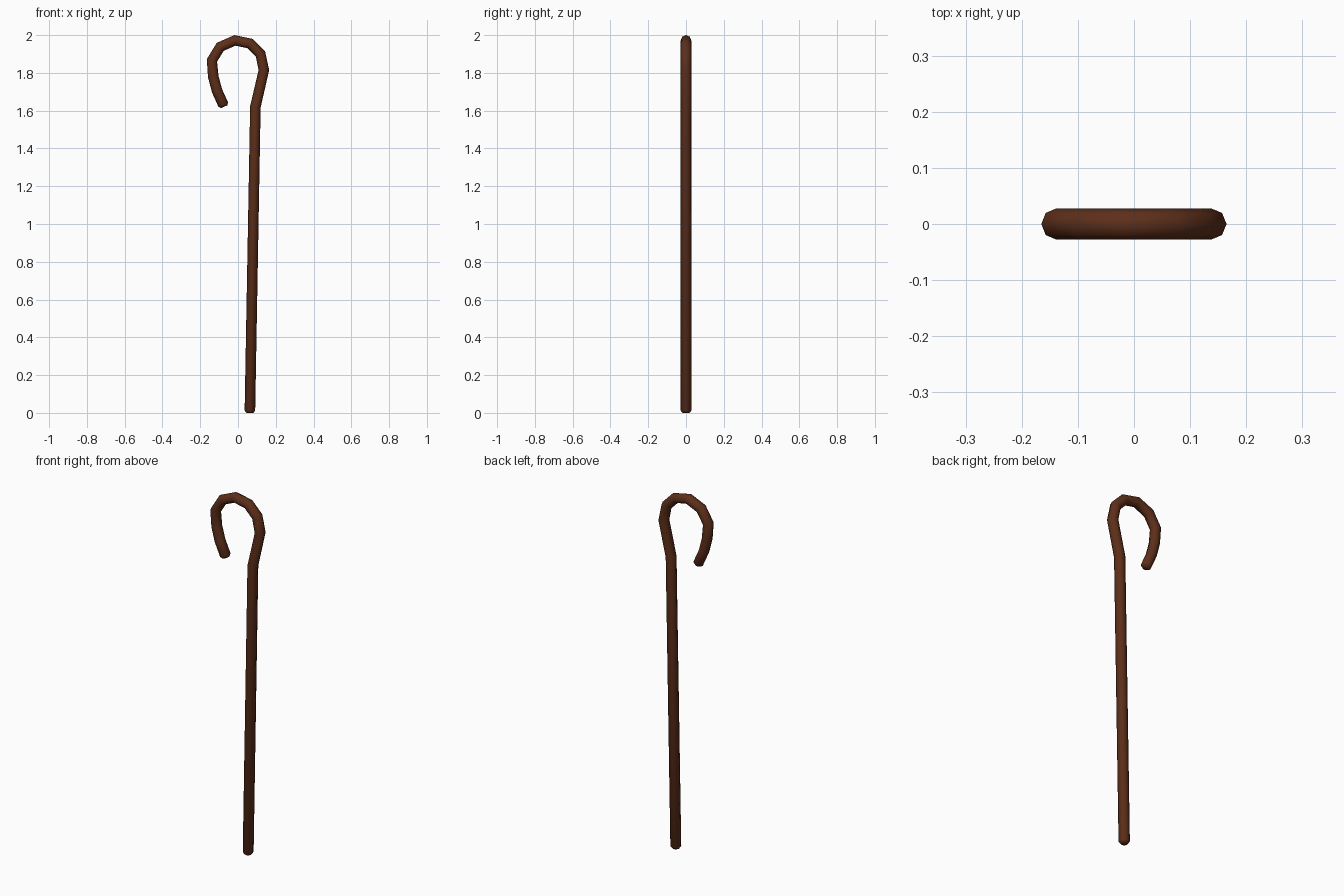
import bpy, bmesh, math
from mathutils import Vector

if "Cube" in bpy.data.objects:
    bpy.data.objects.remove(bpy.data.objects["Cube"])

R, SIDES = 0.028, 8

# centre line of the crook: foot, shaft, hook, tip (x, z)
path = [(0.063, 0.012), (0.092, 1.62), (0.137, 1.815), (0.119, 1.90),
        (0.065, 1.955), (-0.016, 1.972), (-0.094, 1.938), (-0.138, 1.866),
        (-0.131, 1.78), (-0.111, 1.705), (-0.078, 1.632)]
pts = [Vector((x, 0, z)) for x, z in path]
dirs = [(b - a).normalized() for a, b in zip(pts, pts[1:])]

# each ring: centre, direction, radius; the ends get a small rounded ring
rings = [(pts[0] - dirs[0] * 0.012, dirs[0], R * 0.65), (pts[0], dirs[0], R)]
for p, d0, d1 in zip(pts[1:-1], dirs, dirs[1:]):
    rings.append((p, (d0 + d1).normalized(), R))
rings += [(pts[-1], dirs[-1], R), (pts[-1] + dirs[-1] * 0.012, dirs[-1], R * 0.65)]

# staff swept along the rings
bm = bmesh.new()
loops = []
for c, d, r in rings:
    side = Vector((d.z, 0, -d.x))
    loops.append([bm.verts.new(c + side * r * math.cos(a) + Vector((0, r * math.sin(a), 0)))
                  for a in (2 * math.pi * i / SIDES for i in range(SIDES))])
for lo, hi in zip(loops, loops[1:]):
    for i in range(SIDES):
        j = (i + 1) % SIDES
        bm.faces.new((lo[i], lo[j], hi[j], hi[i]))
bm.faces.new(loops[0][::-1])
bm.faces.new(loops[-1])
bmesh.ops.recalc_face_normals(bm, faces=bm.faces)
for f in bm.faces:
    f.smooth = True

mesh = bpy.data.meshes.new("crook_staff")
bm.to_mesh(mesh)
bm.free()
staff = bpy.data.objects.new("crook_staff", mesh)
bpy.context.collection.objects.link(staff)

# dark wood
wood = bpy.data.materials.new("dark_wood")
wood.diffuse_color = (0.11, 0.028, 0.01, 1)
wood.use_nodes = True
wood.node_tree.nodes["Principled BSDF"].inputs["Base Color"].default_value = wood.diffuse_color
mesh.materials.append(wood)
